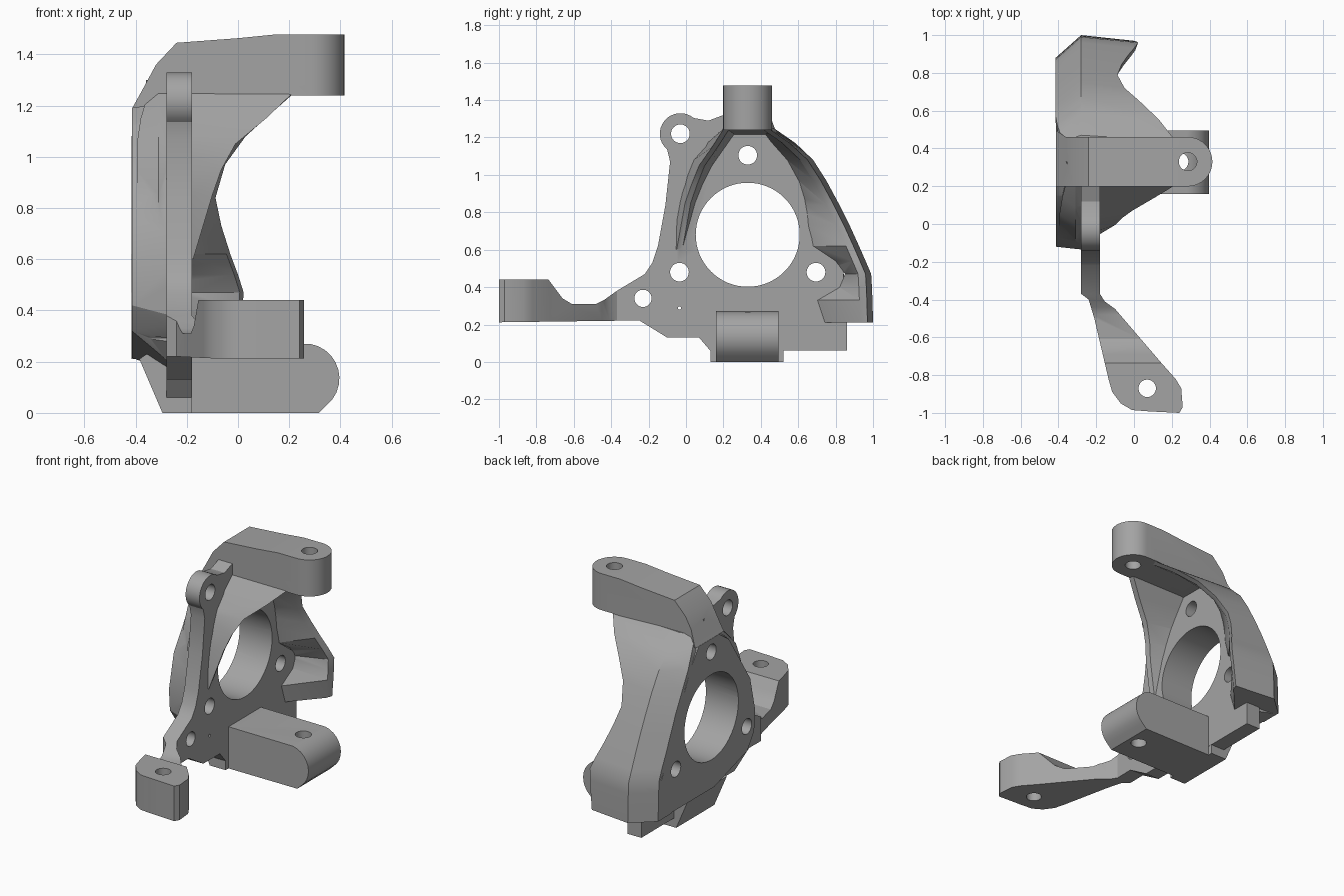
import bpy, bmesh
from math import cos, sin, radians

if "Cube" in bpy.data.objects:
    bpy.data.objects.remove(bpy.data.objects["Cube"])


def finish(name, bm):
    bmesh.ops.recalc_face_normals(bm, faces=bm.faces)
    me = bpy.data.meshes.new(name)
    bm.to_mesh(me)
    bm.free()
    ob = bpy.data.objects.new(name, me)
    bpy.context.collection.objects.link(ob)
    return ob


def loft(name, rings):
    bm = bmesh.new()
    vs = [[bm.verts.new(p) for p in r] for r in rings]
    n = len(rings[0])
    for a, b in zip(vs, vs[1:]):
        for i in range(n):
            j = (i + 1) % n
            bm.faces.new((a[i], a[j], b[j], b[i]))
    bm.faces.new(vs[0])
    bm.faces.new(vs[-1])
    return finish(name, bm)


def prism(name, axis, pts, a, b):
    place = {'x': lambda u, v, t: (t, u, v),
             'y': lambda u, v, t: (u, t, v),
             'z': lambda u, v, t: (u, v, t)}[axis]
    return loft(name, [[place(u, v, t) for u, v in pts] for t in (a, b)])


def hull(name, pts):
    bm = bmesh.new()
    for p in pts:
        bm.verts.new(p)
    r = bmesh.ops.convex_hull(bm, input=bm.verts)
    junk = [g for g in r['geom_interior'] if isinstance(g, bmesh.types.BMVert)]
    bmesh.ops.delete(bm, geom=junk, context='VERTS')
    return finish(name, bm)


def arc(cx, cy, r, a0, a1, n):
    return [(cx + r * cos(radians(a0 + (a1 - a0) * i / n)),
             cy + r * sin(radians(a0 + (a1 - a0) * i / n))) for i in range(n + 1)]


def combine(ob, other, op):
    m = ob.modifiers.new(op, 'BOOLEAN')
    m.operation, m.object, m.solver = op, other, 'EXACT'
    bpy.context.view_layer.objects.active = ob
    bpy.ops.object.modifier_apply(modifier=m.name)
    bpy.data.objects.remove(other, do_unlink=True)


def hole(ob, axis, u, v, r, a, b, n=32):
    combine(ob, prism('cutter', axis, arc(u, v, r, 0, 360, n)[:-1], a, b), 'DIFFERENCE')


# side plate with caliper ear and tie rod arm: side outline crossed with plan outline
side = ([(.46, 1.24), (.2, 1.32), (.12, 1.29)] + arc(-.03, 1.22, .11, 50, 230, 16) +
        [(-.085, 1.07), (-.11, .84), (-.15, .62), (-.18, .53), (-.22, .47), (-.37, .38),
         (-.44, .33), (-.48, .31), (-.61, .31), (-.66, .34), (-.69, .38), (-.735, .44),
         (-1, .44), (-1, .212), (-.25, .222), (-.1, .13), (.07, .13), (.13, .06),
         (.86, .06), (.86, .22), (.84, .5), (.68, .62), (.62, .95)])
plan = [(-.28, 1), (-.28, -.37), (-.24, -.4), (-.21, -.5), (-.135, -.82), (-.115, -.89),
        (-.07, -.95), (-.01, -.985), (.08, -.992), (.24, -1), (.258, -.97), (.25, -.87),
        (.22, -.82), (.14, -.73), (-.1, -.45), (-.155, -.41), (-.18, -.37), (-.18, 1)]
body = prism('steering_knuckle', 'x', side, -.6, .6)
combine(body, prism('plan', 'z', plan, -.3, 1.7), 'INTERSECT')

# hub core: tapered block behind the plate
back = [(-.12, .56), (-.11, .42), (-.04, .32), (.3, .215), (.86, .215), (.85, .45),
        (.54, 1.08), (.46, 1.19), (.25, 1.19), (.15, 1.12), (-.07, .78)]
front = [(-.145, .55), (-.1, .8), (-.03, 1.0), (.14, 1.2), (.22, 1.26), (.44, 1.25),
         (.55, 1.1), (.73, .8), (.83, .5), (.84, .17), (.1, .13), (-.13, .36)]
core = hull('core', [(-.414, y, z) for y, z in back] + [(-.187, y, z) for y, z in front])
combine(body, core, 'UNION')

# large wing: z, back x, back y, outer y, front x, root y
wing = [(.21, -.415, .88, 1.0, .0, .74), (.33, -.415, .877, .997, .011, .70),
        (.40, -.415, .874, .994, .017, .82), (.47, -.415, .87, .99, .022, .85),
        (.54, -.415, .84, .96, .0, .80), (.62, -.415, .80, .925, -.03, .68),
        (.73, -.415, .75, .875, -.065, .65), (.84, -.415, .70, .82, -.088, .64),
        (.97, -.415, .63, .75, -.05, .60), (1.08, -.415, .57, .68, .03, .54),
        (1.17, -.405, .52, .585, .13, .46), (1.25, -.375, .44, .47, .22, .40)]
combine(body, loft('wing', [[(xb, min(yp, yb - .02), z), (xb, yb, z), (-.28, yo, z),
                             (xf, yo - .03, z), (xf - .015, yo - .07, z), (-.183, yp, z)]
                            for z, xb, yb, yo, xf, yp in wing]), 'UNION')

# small web on the other side: z, outer y, front x, front y, root y
web = [(.6, -.12, -.175, -.05, .02), (.85, -.075, -.10, -.005, .03),
       (.95, -.04, -.065, .03, .07), (1.05, .0, -.01, .07, .12),
       (1.15, .09, .11, .14, .19), (1.25, .202, .215, .204, .26),
       (1.3, .23, .21, .23, .27)]
combine(body, loft('web', [[(-.395 + max(0, z - 1.1) * .3, yo + .05, z), (-.31, yo, z),
                            (xf, yf, z), (xf - .01, yf + .03, z),
                            (-.183, yp + .02, z), (-.36, yp + .06, z)]
                           for z, yo, xf, yf, yp in web]), 'UNION')

# upper arm with rounded end
arm = prism('arm', 'y', [(-.413, 1.19), (-.385, 1.24), (-.32, 1.36), (-.24, 1.445), (.0, 1.463),
                         (.15, 1.478), (.5, 1.478), (.5, 1.24), (.2, 1.24), (-.15, 1.22)],
            .1, .6)
combine(arm, prism('arm_plan', 'z', arc(.284, .33, .131, -90, 90, 20) +
                   [(-.36, .461), (-.42, .5), (-.42, .199)], 1, 1.6), 'INTERSECT')
combine(body, arm, 'UNION')

# lower arm and its foot
combine(body, prism('foot', 'y', [(-.385, .21), (-.295, 0), (-.181, 0), (-.181, .27), (-.3, .27)],
                    .13, .522), 'UNION')
combine(body, prism('lower_arm', 'y', [(-.25, 0), (.315, 0)] + arc(.26, .135, .136, -50, 80, 10) +
                    [(-.25, .272)], .16, .494), 'UNION')

# bore, bolt holes and joint holes
hole(body, 'x', .33, .68, .278, -.6, -.1, 64)
for y, z, r in ((.33, 1.105, .05), (-.035, .48, .05), (.695, .48, .05),
                (-.03, 1.22, .05), (-.23, .34, .046), (-.035, .288, .009)):
    hole(body, 'x', y, z, r, -.6, -.08)
hole(body, 'z', .285, .33, .048, 1.1, 1.6)
hole(body, 'z', .24, .33, .048, -.1, .4)
hole(body, 'z', .07, -.87, .046, .1, .6)

# dark cast metal
metal = bpy.data.materials.new('cast_metal')
metal.diffuse_color = (.37, .37, .37, 1)
metal.use_nodes = True
metal.node_tree.nodes["Principled BSDF"].inputs["Base Color"].default_value = metal.diffuse_color
body.data.materials.clear()
body.data.materials.append(metal)
for p in body.data.polygons:
    p.material_index = 0

bpy.ops.object.select_all(action='DESELECT')
body.select_set(True)
bpy.context.view_layer.objects.active = body
bpy.ops.object.shade_smooth_by_angle(angle=radians(28))
